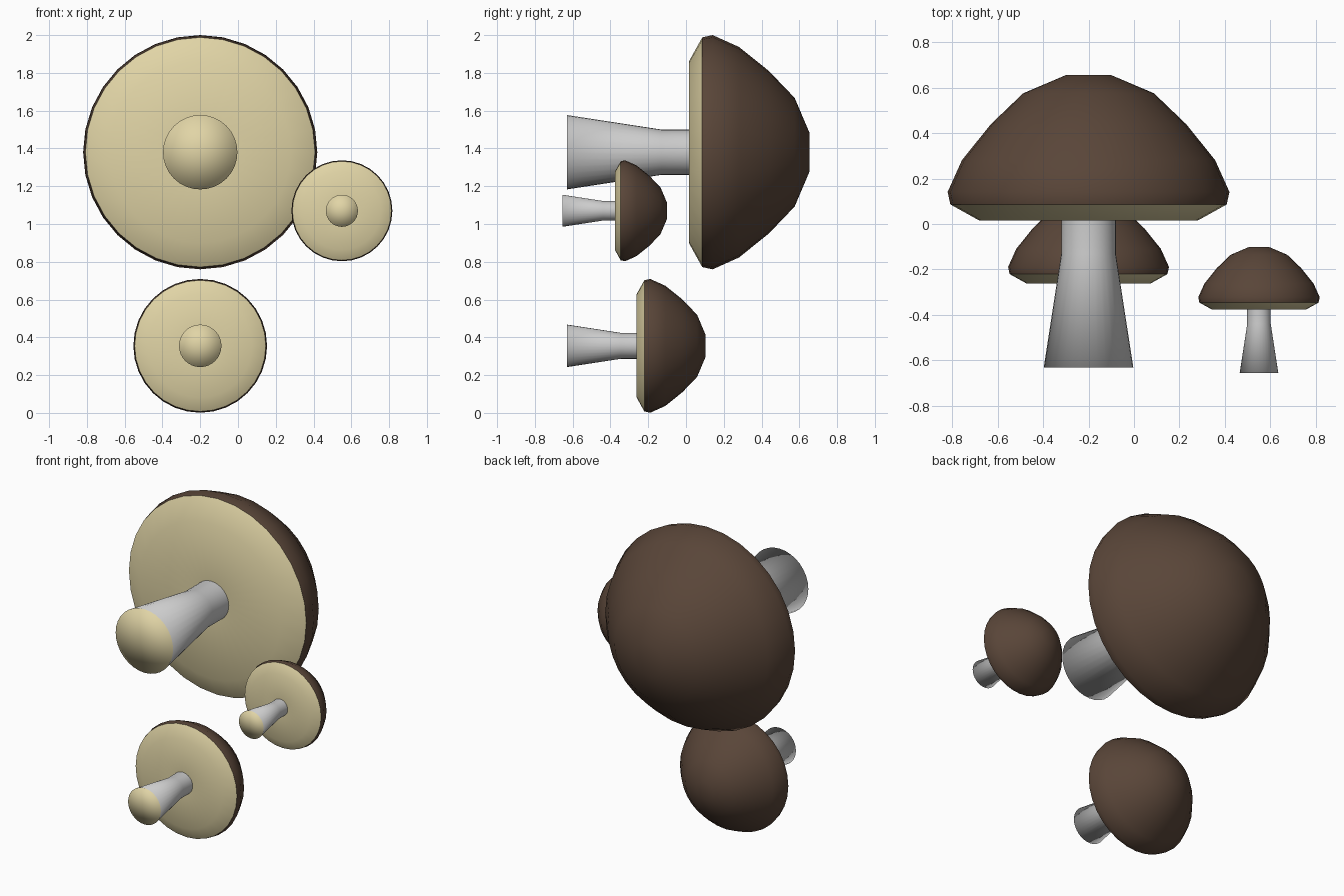
import bpy, math

if "Cube" in bpy.data.objects:
    bpy.data.objects.remove(bpy.data.objects["Cube"])

SIDES = 32

def material(name, rgb):
    m = bpy.data.materials.new(name)
    m.diffuse_color = (*rgb, 1)
    m.use_nodes = True
    m.node_tree.nodes["Principled BSDF"].inputs["Base Color"].default_value = m.diffuse_color
    return m

brown = material("cap_brown", (0.10, 0.06, 0.04))
cream = material("gill_cream", (0.75, 0.66, 0.38))
grey = material("stem_grey", (0.8, 0.8, 0.8))

def lathe(name, profile, mats, loc, scale, end_mat=0):
    """Revolve (radius, y) points around the y axis; radius 0 makes a pole."""
    verts, rings, faces, mat_ids = [], [], [], []
    for r, y in profile:
        n = SIDES if r > 0 else 1
        rings.append(range(len(verts), len(verts) + n))
        for j in range(n):
            a = 2 * math.pi * j / SIDES
            verts.append((r * math.cos(a) * scale, y * scale, r * math.sin(a) * scale))
    for i, (a, b) in enumerate(zip(rings, rings[1:])):
        for j in range(SIDES):
            k = (j + 1) % SIDES
            if len(a) == 1:
                faces.append((a[0], b[k], b[j]))
            elif len(b) == 1:
                faces.append((a[j], a[k], b[0]))
            else:
                faces.append((a[j], a[k], b[k], b[j]))
            mat_ids.append(end_mat if i == len(rings) - 2 else 0)
    me = bpy.data.meshes.new(name)
    me.from_pydata(verts, [], faces)
    for m in mats:
        me.materials.append(m)
    for p, m in zip(me.polygons, mat_ids):
        p.material_index = m
        p.use_smooth = True
    ob = bpy.data.objects.new(name, me)
    ob.location = loc
    bpy.context.collection.objects.link(ob)
    return ob

# Profiles are measured from the foot of the stem (y = 0)
CAP = [(0, 1.286), (0.10, 1.286), (0.288, 1.206), (0.43, 1.07),
       (0.557, 0.912), (0.62, 0.772), (0.608, 0.717)]
GILLS = [(0.608, 0.717), (0.48, 0.646), (0.12, 0.655)]
STEM = [(0.12, 0.66), (0.12, 0.50), (0.197, 0.0), (0, 0.0)]

def mushroom(prefix, x, z, foot_y, scale):
    loc = (x, foot_y, z)
    lathe(prefix + "_cap", CAP, [brown], loc, scale)
    lathe(prefix + "_gills", GILLS, [cream], loc, scale)
    lathe(prefix + "_stem", STEM, [grey, cream], loc, scale, end_mat=1)

mushroom("large_mushroom", -0.20, 1.38, -0.631, 1.0)
mushroom("medium_mushroom", -0.20, 0.355, -0.63, 0.571)
mushroom("small_mushroom", 0.55, 1.07, -0.655, 0.431)
